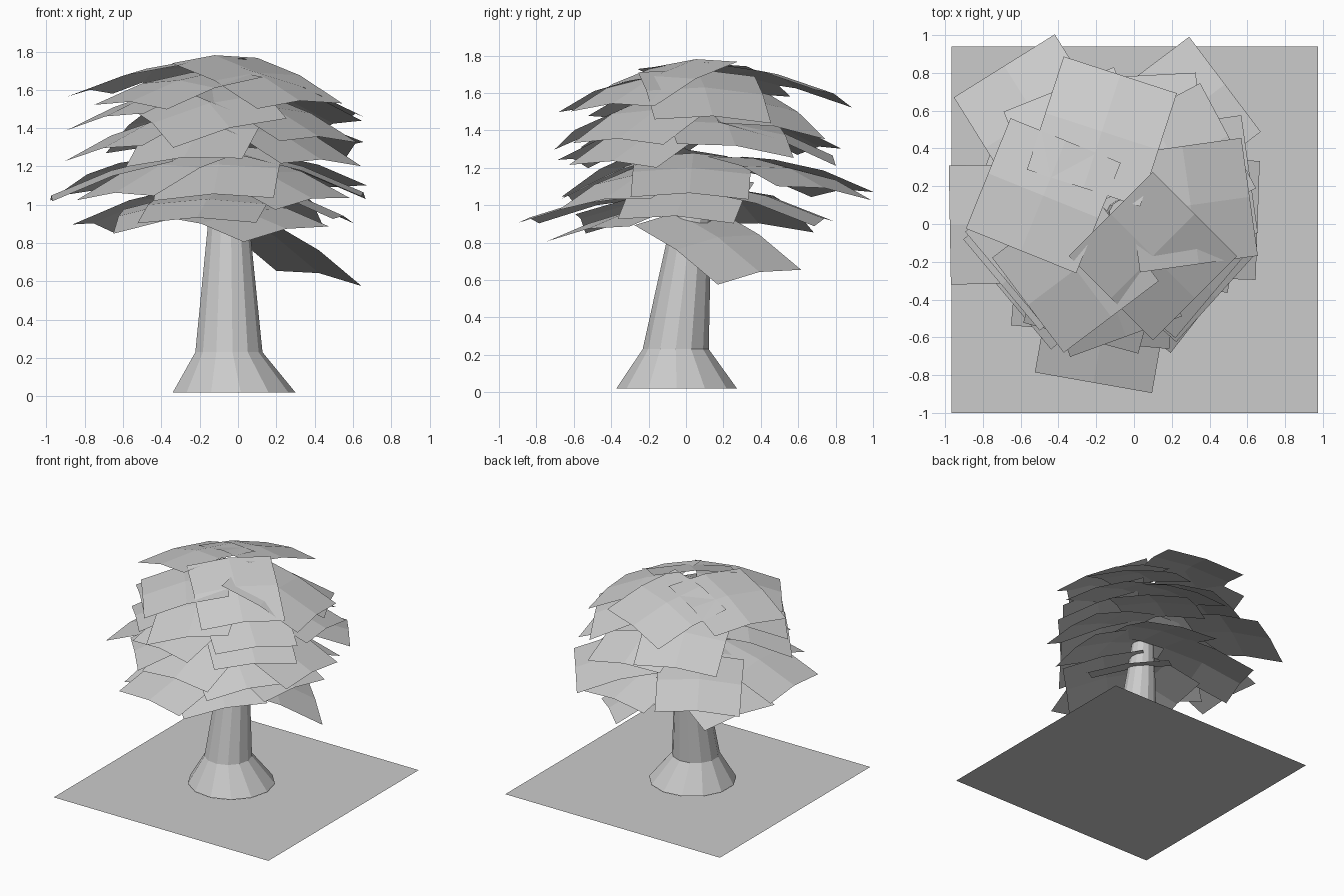
import bpy, bmesh, math
from mathutils import Vector

if "Cube" in bpy.data.objects:
    bpy.data.objects.remove(bpy.data.objects["Cube"])


def finish(bm, name):
    me = bpy.data.meshes.new(name)
    bm.to_mesh(me)
    bm.free()
    ob = bpy.data.objects.new(name, me)
    bpy.context.collection.objects.link(ob)
    return ob


# square ground sheet
bm = bmesh.new()
bm.faces.new([bm.verts.new(p) for p in
              ((-.965, -1, 0), (.975, -1, 0), (.975, .94, 0), (-.965, .94, 0))])
finish(bm, "ground_sheet")

# leaning trunk with a flared foot: (centre x, centre y, z, radius)
SIDES = 13
bm = bmesh.new()
rings = []
for cx, cy, z, r in ((-.025, -.05, .02, .325), (-.05, -.055, .23, .178),
                     (-.05, .02, .85, .115), (-.05, .05, 1.2, .08)):
    rings.append([bm.verts.new((cx + r * math.cos(2 * math.pi * i / SIDES),
                                cy + r * math.sin(2 * math.pi * i / SIDES), z))
                  for i in range(SIDES)])
for a, b in zip(rings, rings[1:]):
    for i in range(SIDES):
        j = (i + 1) % SIDES
        bm.faces.new((a[i], a[j], b[j], b[i]))
finish(bm, "trunk")


def leaf_card(name, x, y, z, yaw, slope, half=.315, bend=.028):
    """Square sheet of 2 x 2 faces, sloping away from the trunk and drooping."""
    bm = bmesh.new()
    c, s = math.cos(math.radians(yaw)), math.sin(math.radians(yaw))
    out = Vector((x + .05, y - .02)).normalized()
    grid = []
    for a in (-1, 0, 1):
        row = []
        for b in (-1, 0, 1):
            d = Vector((a * c - b * s, a * s + b * c)) * half
            h = z + .03 - slope * d.dot(out) - bend * (abs(a) + abs(b))
            row.append(bm.verts.new((x + d.x, y + d.y, h)))
        grid.append(row)
    for i in range(2):
        for j in range(2):
            bm.faces.new((grid[i][j], grid[i + 1][j],
                          grid[i + 1][j + 1], grid[i][j + 1]))
    finish(bm, name)


# foliage tiers, each card: centre x, y, z, yaw in degrees, slope
TIERS = {
    "crown": ((-.17, .49, 1.67, 72, .28), (-.48, .15, 1.68, 158, .26),
              (.3, .1, 1.6, 8, .4), (.1, -.17, 1.66, -45, .38),
              (-.31, -.24, 1.62, -53, .27), (.22, .32, 1.54, 28, .4)),
    "upper": ((-.45, -.08, 1.55, -140, .32), (-.15, -.3, 1.5, -70, .4),
              (.18, -.16, 1.48, -40, .4), (-.46, -.12, 1.4, -140, .36),
              (-.2, -.3, 1.37, -105, .4), (.2, -.18, 1.36, -42, .4),
              (.3, .22, 1.41, 8, .32), (.03, .47, 1.38, 93, .38),
              (-.28, .42, 1.43, 112, .38)),
    "middle": ((-.66, 0, 1.15, 181, .33), (-.52, .57, 1.17, 122, .28),
               (.23, .55, 1.17, 37, .28), (.34, .03, 1.17, -2, .34),
               (.14, -.24, 1.14, -38, .36), (-.1, -.32, 1.18, -95, .4),
               (-.4, -.22, 1.18, -140, .38)),
    "lower": ((-.16, -.53, 1.0, -100, .22), (-.31, -.25, .99, -95, .26),
              (.03, -.3, .94, -45, .25), (.2, .17, .8, 45, .52),
              (-.46, .28, 1.0, 160, .32), (.08, .43, 1.02, 80, .3),
              (.24, .0, 1.05, -10, .35)),
}
for tier, cards in TIERS.items():
    for n, card in enumerate(cards):
        leaf_card(f"{tier}_leaf_{n + 1}", *card)
